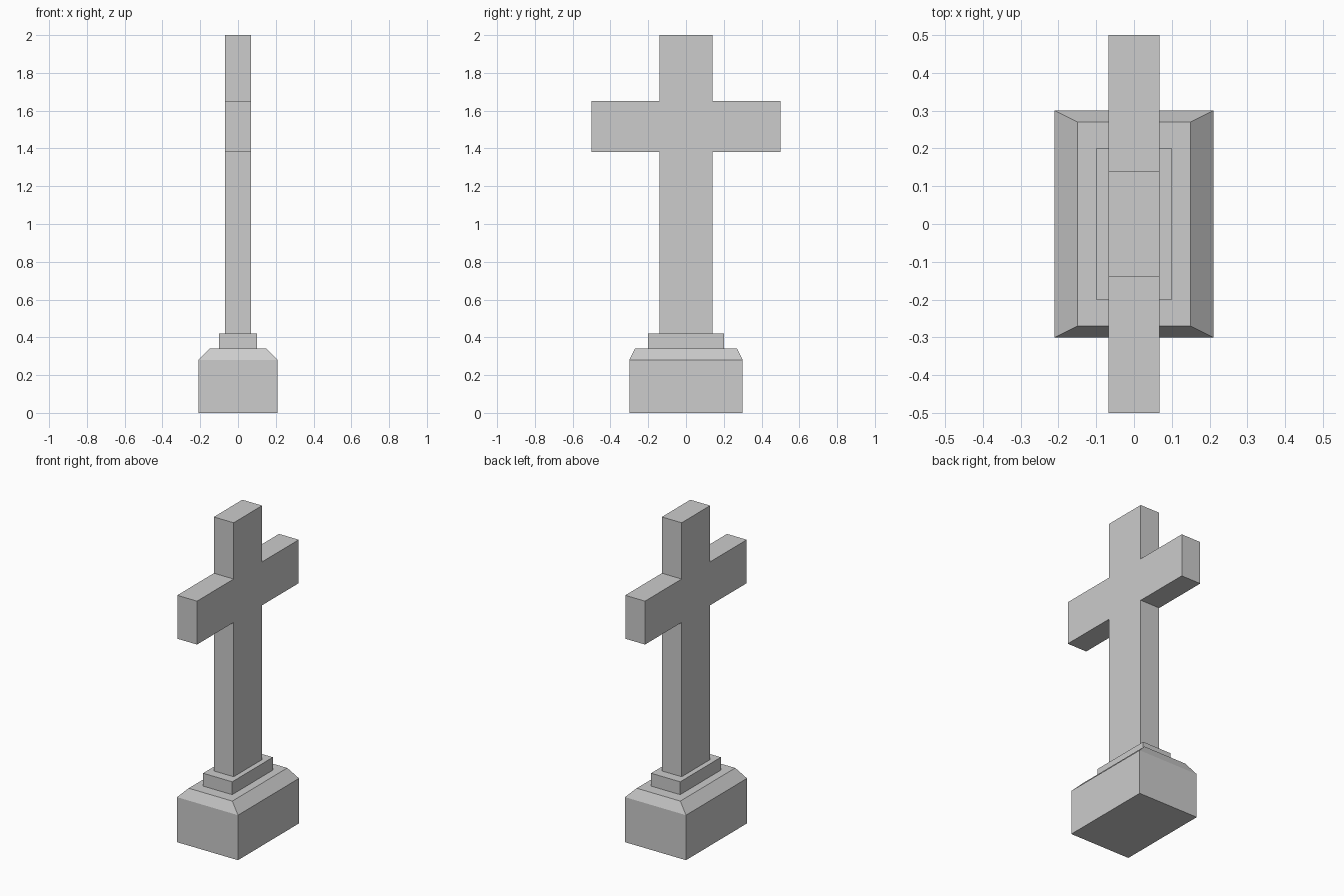
import bpy
import bmesh

cube = bpy.data.objects.get("Cube")
if cube:
    bpy.data.objects.remove(cube, do_unlink=True)

stone = bpy.data.materials.new("grey stone")
stone.use_nodes = True
colour = (0.604, 0.604, 0.604, 1)
stone.diffuse_color = colour
stone.node_tree.nodes["Principled BSDF"].inputs["Base Color"].default_value = colour


def finish(name, bm):
    bmesh.ops.recalc_face_normals(bm, faces=bm.faces)
    mesh = bpy.data.meshes.new(name)
    bm.to_mesh(mesh)
    bm.free()
    mesh.materials.append(stone)
    obj = bpy.data.objects.new(name, mesh)
    bpy.context.collection.objects.link(obj)


def stacked_block(name, levels):
    """Solid through rectangles given as (half x, half y, z), bottom to top."""
    bm = bmesh.new()
    rings = [[bm.verts.new((sx * x, sy * y, z))
              for sx, sy in ((-1, -1), (1, -1), (1, 1), (-1, 1))]
             for x, y, z in levels]
    bm.faces.new(rings[0])
    bm.faces.new(rings[-1])
    for low, high in zip(rings, rings[1:]):
        for i in range(4):
            j = (i + 1) % 4
            bm.faces.new((low[i], low[j], high[j], high[i]))
    finish(name, bm)


# Plinth with sloping shoulders, and the step on it
stacked_block("plinth", [(0.21, 0.3, 0), (0.21, 0.3, 0.28), (0.15, 0.27, 0.34)])
stacked_block("step", [(0.1, 0.2, 0.34), (0.1, 0.2, 0.42)])

# Cross: mirrored half outline, extruded through its thickness
half_thickness = 0.068
half = [(0.14, 0.42), (0.14, 1.38), (0.5, 1.38), (0.5, 1.65), (0.14, 1.65), (0.14, 2)]
outline = half + [(-y, z) for y, z in reversed(half)]
bm = bmesh.new()
face = bm.faces.new([bm.verts.new((-half_thickness, y, z)) for y, z in outline])
extruded = bmesh.ops.extrude_face_region(bm, geom=[face], use_keep_orig=True)
moved = [v for v in extruded["geom"] if isinstance(v, bmesh.types.BMVert)]
bmesh.ops.translate(bm, verts=moved, vec=(2 * half_thickness, 0, 0))
finish("cross", bm)
